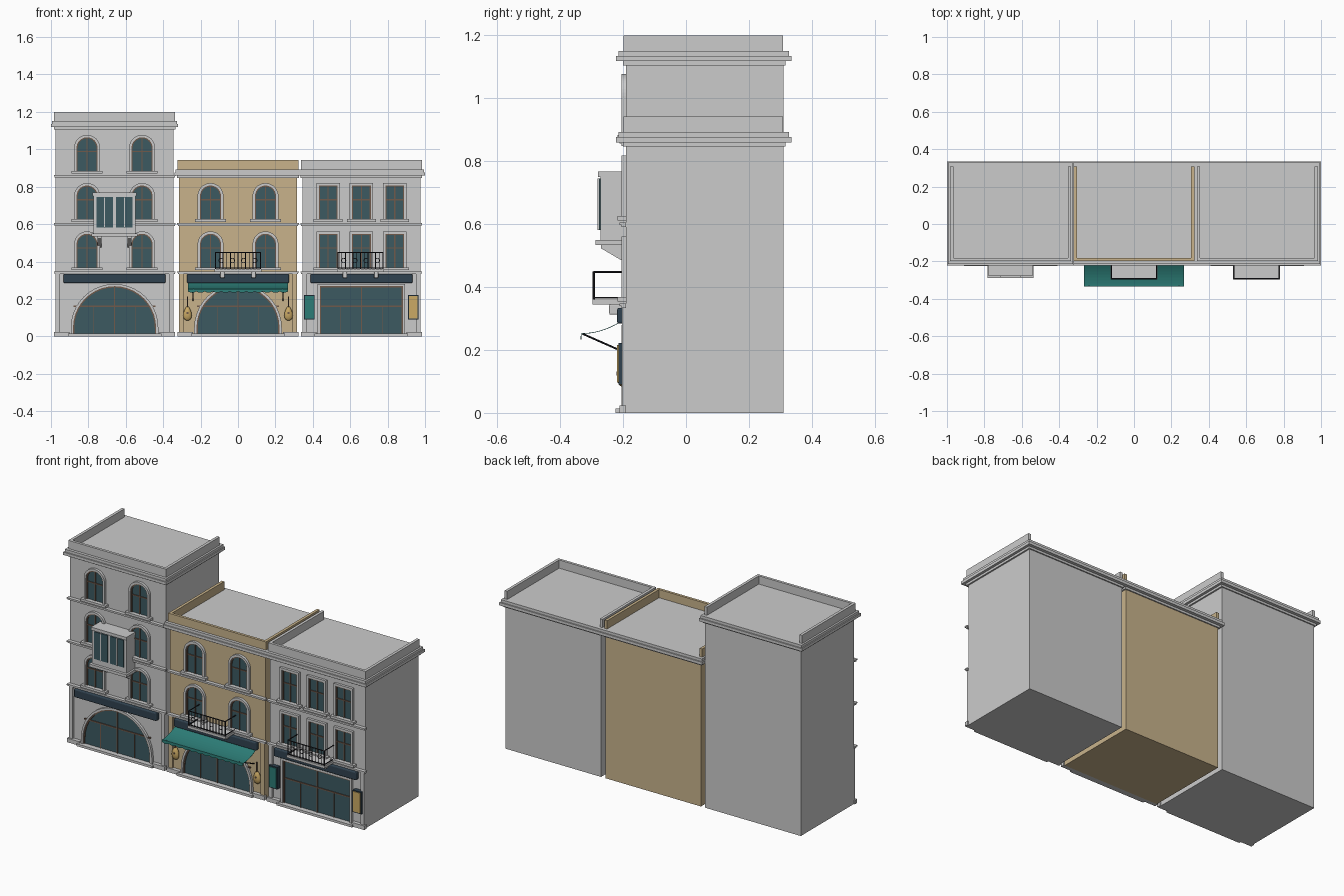
import bpy, bmesh, math
from mathutils import Vector

if "Cube" in bpy.data.objects:
    bpy.data.objects.remove(bpy.data.objects["Cube"])

def material(name, rgb):
    m = bpy.data.materials.new(name)
    m.diffuse_color = (*rgb, 1)
    m.use_nodes = True
    m.node_tree.nodes["Principled BSDF"].inputs["Base Color"].default_value = m.diffuse_color
    return m

TAN = material("tan_render", (0.58, 0.45, 0.26))
GLASS = material("dark_glass", (0.045, 0.10, 0.12))
BROWN = material("brown_frame", (0.16, 0.10, 0.07))
NAVY = material("navy_board", (0.03, 0.055, 0.08))
TEAL = material("teal_cloth", (0.025, 0.20, 0.18))
GOLD = material("gold", (0.60, 0.40, 0.13))
IRON = material("black_iron", (0.015, 0.015, 0.02))
WALL = -0.19  # front wall plane

def finish(bm, name, mat=None):
    bmesh.ops.recalc_face_normals(bm, faces=bm.faces)
    me = bpy.data.meshes.new(name)
    bm.to_mesh(me)
    bm.free()
    ob = bpy.data.objects.new(name, me)
    bpy.context.collection.objects.link(ob)
    if mat:
        me.materials.append(mat)
    return ob

def box(name, x, y, z, mat=None, bevel=0):
    bm = bmesh.new()
    bmesh.ops.create_cube(bm, size=1)
    for v in bm.verts:
        v.co = [(r[0] + r[1]) / 2 + c * (r[1] - r[0]) for r, c in zip((x, y, z), v.co)]
    ob = finish(bm, name, mat)
    if bevel:
        b = ob.modifiers.new("bevel", 'BEVEL')
        b.width, b.segments = bevel, 3
    return ob

def extrude(bm, faces, depth):
    r = bmesh.ops.extrude_face_region(bm, geom=faces)
    vs = [g for g in r["geom"] if isinstance(g, bmesh.types.BMVert)]
    bmesh.ops.translate(bm, verts=vs, vec=(0, depth, 0))

def panel(name, pts, y0, y1, mat=None):
    bm = bmesh.new()
    extrude(bm, [bm.faces.new([bm.verts.new((x, y0, z)) for x, z in pts])], y1 - y0)
    return finish(bm, name, mat)

def band(name, outer, inner, y0, y1, mat=None):
    """Frame between two open outlines with equal point counts."""
    bm = bmesh.new()
    a = [bm.verts.new((x, y0, z)) for x, z in outer]
    b = [bm.verts.new((x, y0, z)) for x, z in inner]
    fs = [bm.faces.new((a[i], a[i + 1], b[i + 1], b[i])) for i in range(len(a) - 1)]
    extrude(bm, fs, y1 - y0)
    return finish(bm, name, mat)

def outline(cx, hw, z0, top, arched):
    if not arched:
        return [(cx - hw, z0), (cx - hw, top), (cx + hw, top), (cx + hw, z0)]
    n, zs = 20, top - hw
    arc = [(cx - hw * math.cos(math.pi * i / n), zs + hw * math.sin(math.pi * i / n)) for i in range(n + 1)]
    return [(cx - hw, z0)] + arc + [(cx + hw, z0)]

def rod(name, a, b, r, mat):
    a, b = Vector(a), Vector(b)
    bm = bmesh.new()
    bmesh.ops.create_cone(bm, cap_ends=True, segments=8, radius1=r, radius2=r, depth=(b - a).length)
    bmesh.ops.transform(bm, verts=bm.verts, matrix=(b - a).to_track_quat('Z', 'Y').to_matrix().to_4x4())
    bmesh.ops.translate(bm, verts=bm.verts, vec=(a + b) / 2)
    return finish(bm, name, mat)

def opening(name, cx, hw, z0, top, arched, trim, frame):
    """Glazing, painted frame, glazing bars and stone surround."""
    o = [outline(cx, hw + d, z0, top + d, arched) for d in (0, -frame, trim)]
    panel(name + "_glass", o[0], WALL - 0.003, WALL + 0.005, GLASS)
    band(name + "_frame", o[0], o[1], WALL - 0.009, WALL, BROWN)
    band(name + "_surround", o[2], o[0], WALL - 0.015, WALL + 0.005)
    w, zm = frame / 2, z0 + (top - z0) * 0.58
    box(name + "_upright_bar", (cx - w, cx + w), (WALL - 0.008, WALL), (z0, top - w), BROWN)
    box(name + "_cross_bar", (cx - hw + w, cx + hw - w), (WALL - 0.0075, WALL), (zm - w, zm + w), BROWN)

def window(cx, floor, arched):
    hw, trim = (0.056, 0.013) if arched else (0.05, 0.013)
    opening("window", cx, hw, floor + 0.022, floor + 0.203, arched, trim, 0.006)
    box("window_sill", (cx - hw - 0.027, cx + hw + 0.027), (-0.217, WALL), (floor + 0.009, floor + 0.023))

def building(cx, floors, cols, arched, mat):
    top = 0.34 + 0.258 * floors - 0.009
    X = lambda h: (cx - h, cx + h)
    box("building_body", X(0.316), (WALL, 0.31), (0, top + 0.02), mat)
    # stacked cornice; its top slab is the roof
    for h, y0, y1, z0, z1 in ((0.325, -0.2, 0.317, 0, 0.013), (0.34, -0.222, 0.335, 0.013, 0.03), (0.334, -0.215, 0.328, 0.03, 0.046)):
        box("cornice", X(h), (y0, y1), (top + z0, top + z1))
    # parapet at front and sides
    z = (top + 0.044, top + 0.095)
    box("front_parapet", X(0.323), (-0.198, -0.182), z, mat)
    for s in (-1, 1):
        box("side_parapet", sorted((cx + s * 0.323, cx + s * 0.306)), (-0.183, 0.308), z, mat)
        box("shop_pilaster", sorted((cx + s * 0.316, cx + s * 0.292)), (-0.203, WALL), (0.02, 0.335), mat)
    # string courses and plinth
    for f in range(floors):
        z = 0.34 + 0.258 * f
        box("string_course", X(0.322), (-0.205, WALL), (z - 0.007, z))
        box("string_course_lip", X(0.325), (-0.211, WALL), (z, z + 0.007))
        for c in cols:
            window(cx + c, z + 0.005, arched)
    for s in (-1, 1):
        box("plinth", sorted((cx + s * 0.323, cx + s * 0.24)), (-0.212, WALL), (0, 0.024))
    box("door_step", X(0.25), (-0.224, WALL), (0, 0.014))
    # shopfront and blank sign board
    opening("shopfront", cx, 0.222, 0.014, 0.268, arched, 0.012, 0.007)
    for s in (-0.5, 0.5):
        box("shopfront_side_bar", (cx + s * 0.222 - 0.002, cx + s * 0.222 + 0.002), (-0.197, WALL), (0.014, 0.16), BROWN)
    box("sign_board", X(0.273), (-0.219, WALL), (0.284, 0.334), NAVY, 0.007)

pair = (-0.147, 0.147)
building(-0.66, 3, pair, True, None)
building(0, 2, pair, True, TAN)
building(0.66, 2, (-0.178, 0, 0.178), False, None)

# projecting bay on the tall building
bx = -0.66
box("bay_body", (bx - 0.113, bx + 0.113), (-0.272, WALL), (0.545, 0.752))
box("bay_top", (bx - 0.117, bx + 0.117), (-0.279, WALL), (0.75, 0.768))
box("bay_floor", (bx - 0.124, bx + 0.124), (-0.288, WALL), (0.533, 0.55))
for s in (-1, 1):
    c = bx + s * 0.053
    box("bay_glass", (c - 0.044, c + 0.044), (-0.277, -0.27), (0.582, 0.745), GLASS)
    box("bay_bar", (c - 0.003, c + 0.003), (-0.281, -0.27), (0.582, 0.745))
    bm = bmesh.new()
    x = bx + s * 0.08
    f = bm.faces.new([bm.verts.new((x - 0.01, y, z)) for y, z in ((-0.27, 0.534), (WALL, 0.534), (WALL, 0.475), (-0.205, 0.485), (-0.27, 0.523))])
    r = bmesh.ops.extrude_face_region(bm, geom=[f])
    bmesh.ops.translate(bm, vec=(0.02, 0, 0), verts=[g for g in r["geom"] if isinstance(g, bmesh.types.BMVert)])
    finish(bm, "bay_bracket")

# balconies with iron railings
for cx in (0, 0.655):
    box("balcony_slab", (cx - 0.125, cx + 0.125), (-0.298, WALL), (0.345, 0.36))
    yf, h = -0.293, 0.12
    for z in (0.366, 0.448):
        rod("railing_front_bar", (cx - h, yf, z), (cx + h, yf, z), 0.003, IRON)
        for s in (-1, 1):
            rod("railing_side_bar", (cx + s * h, yf, z), (cx + s * h, WALL, z), 0.003, IRON)
    for i in range(13):
        x = cx - h + 2 * h * i / 12
        rod("baluster", (x, yf, 0.36), (x, yf, 0.45), 0.0035 if i in (0, 12) else 0.002, IRON)
        if i % 3 == 1:
            bpy.ops.mesh.primitive_torus_add(location=(x + 0.01, yf, 0.405), rotation=(math.pi / 2, 0, 0), major_radius=0.012, minor_radius=0.002, major_segments=14, minor_segments=6)
            ob = bpy.context.object
            ob.name = "railing_scroll"
            ob.data.materials.append(IRON)
    for s in (-1, 1):
        box("balcony_corbel", (cx + s * 0.083 - 0.012, cx + s * 0.083 + 0.012), (-0.244, WALL), (0.312, 0.346), None, 0.005)

# sagging awning with scalloped valance
bm = bmesh.new()
rows = []
for i in range(49):
    x = -0.267 + 0.534 * i / 48
    pts = [(-0.205 - 0.129 * t, 0.253 + 0.039 * (1 - t) ** 2) for t in [k / 8 for k in range(9)]]
    pts.append((-0.335, 0.240 - 0.007 * abs(math.sin(math.pi * i / 4))))
    rows.append([bm.verts.new((x, y, z)) for y, z in pts])
for a, b in zip(rows, rows[1:]):
    for k in range(9):
        bm.faces.new((a[k], a[k + 1], b[k + 1], b[k]))
awning = finish(bm, "awning", TEAL)
awning.modifiers.new("cloth", 'SOLIDIFY').thickness = 0.002
for s in (-1, 1):
    rod("awning_arm", (s * 0.24, -0.33, 0.252), (s * 0.24, WALL, 0.19), 0.003, IRON)

# hanging gold string instruments beside the middle shop
for s in (-1, 1):
    x = s * 0.27
    bm = bmesh.new()
    bmesh.ops.create_uvsphere(bm, u_segments=20, v_segments=12, radius=1)
    for v in bm.verts:
        w = 0.022 * (1 - 0.3 * v.co.z)
        v.co = (x + v.co.x * w, -0.205 + v.co.y * 0.015, 0.122 + v.co.z * 0.038)
    for f in bm.faces:
        f.smooth = True
    finish(bm, "lute_body", GOLD)
    rod("lute_neck", (x, -0.208, 0.15), (x, -0.208, 0.212), 0.004, BROWN)
    bm = bmesh.new()
    bmesh.ops.create_cone(bm, cap_ends=True, segments=16, radius1=0.006, radius2=0.006, depth=0.002)
    for v in bm.verts:
        v.co = (x + v.co.x, -0.2195 + v.co.z, 0.125 + v.co.y)
    finish(bm, "lute_sound_hole", BROWN)

# framed display panels beside the right shop
for x, mat in ((0.382, TEAL), (0.937, GOLD)):
    box("display_frame", (x - 0.028, x + 0.028), (-0.215, WALL), (0.09, 0.222), NAVY)
    box("display_picture", (x - 0.023, x + 0.023), (-0.219, -0.2), (0.096, 0.216), mat)
